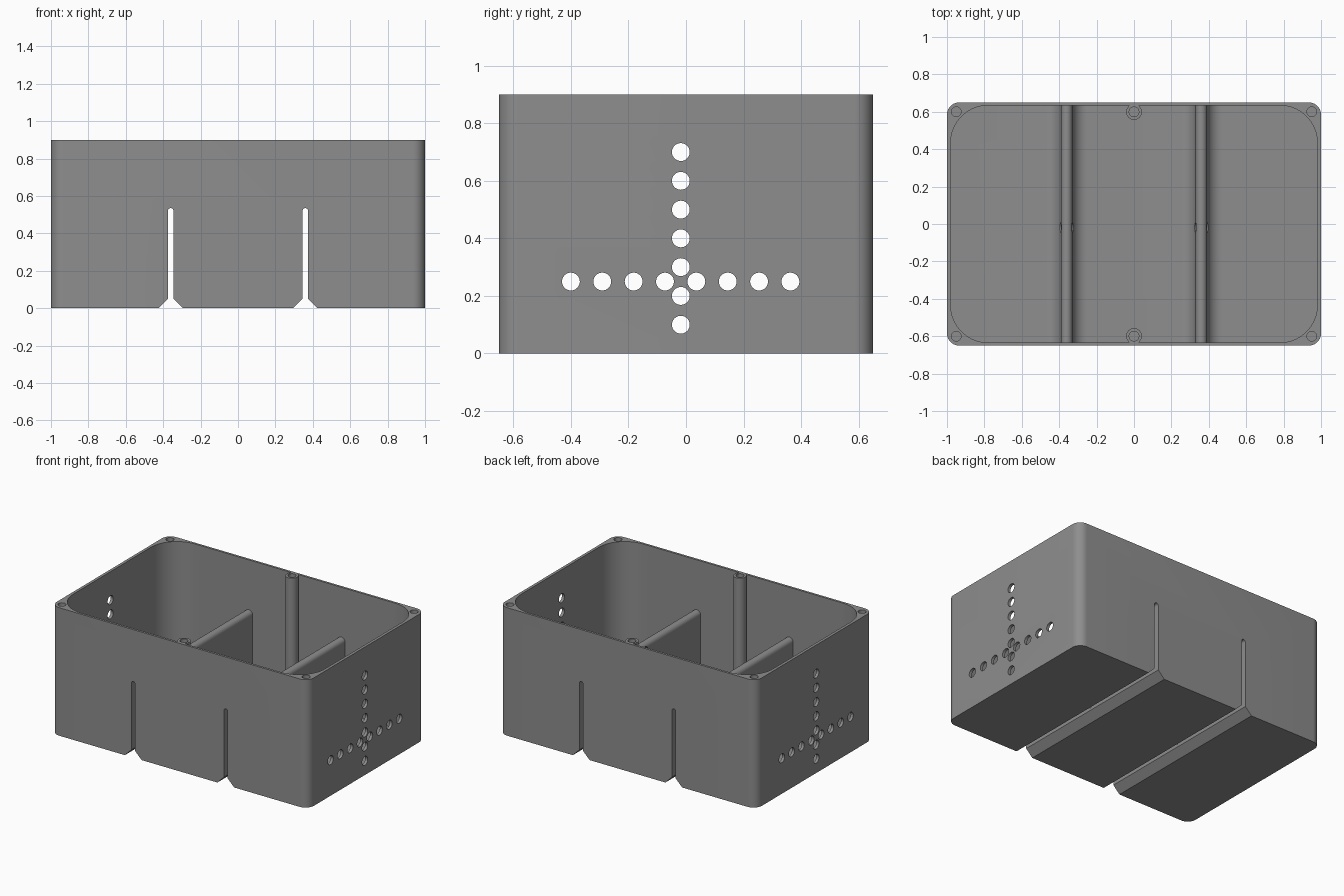
import bpy, bmesh, math
from mathutils import Matrix, Vector

if "Cube" in bpy.data.objects:
    bpy.data.objects.remove(bpy.data.objects["Cube"])

grey = bpy.data.materials.new("mid grey")
grey.diffuse_color = (0.27, 0.27, 0.27, 1)
grey.use_nodes = True
grey.node_tree.nodes["Principled BSDF"].inputs["Base Color"].default_value = grey.diffuse_color


def arc(cx, cy, r, a0, a1, n):
    """Points on an arc, angles in degrees."""
    return [(cx + r * math.cos(math.radians(a0 + (a1 - a0) * i / n)),
             cy + r * math.sin(math.radians(a0 + (a1 - a0) * i / n))) for i in range(n + 1)]


def rounded_rect(hx, hy, r, n):
    pts = []
    for sx, sy, a in ((1, 1, 0), (-1, 1, 90), (-1, -1, 180), (1, -1, 270)):
        pts += arc(sx * (hx - r), sy * (hy - r), r, a, a + 90, n)
    return pts


def make_object(name, bm):
    bmesh.ops.recalc_face_normals(bm, faces=bm.faces)
    mesh = bpy.data.meshes.new(name)
    bm.to_mesh(mesh)
    bm.free()
    mesh.materials.append(grey)
    obj = bpy.data.objects.new(name, mesh)
    bpy.context.collection.objects.link(obj)
    return obj


def prism(name, pts, start, length, along_y=False):
    """Extrude an outline along z, or an xz outline along y."""
    bm = bmesh.new()
    place = (lambda p: (p[0], start, p[1])) if along_y else (lambda p: (p[0], p[1], start))
    face = bm.faces.new([bm.verts.new(place(p)) for p in pts])
    top = bmesh.ops.extrude_face_region(bm, geom=[face])
    step = Vector((0, length, 0) if along_y else (0, 0, length))
    bmesh.ops.translate(bm, vec=step, verts=[v for v in top["geom"] if isinstance(v, bmesh.types.BMVert)])
    return make_object(name, bm)


def cylinders(name, centres, r, depth, sideways=False):
    bm = bmesh.new()
    turn = Matrix.Rotation(math.pi / 2, 4, 'Y') if sideways else Matrix()
    for c in centres:
        bmesh.ops.create_cone(bm, cap_ends=True, segments=32, radius1=r, radius2=r,
                              depth=depth, matrix=Matrix.Translation(c) @ turn)
    return make_object(name, bm)


def boolean(target, tool, operation):
    mod = target.modifiers.new("cut", 'BOOLEAN')
    mod.object, mod.operation, mod.solver = tool, operation, 'EXACT'
    bpy.context.view_layer.objects.active = target
    bpy.ops.object.modifier_apply(modifier=mod.name)
    bpy.data.objects.remove(tool)


FLOOR, RIB_Z, RIB_R, SLOT_R, FILLET = 0.02, 0.52, 0.03, 0.015, 0.08

# Outer shell and cavity
box = prism("enclosure_box", rounded_rect(1.0, 0.65, 0.065, 10), 0, 0.9)
boolean(box, prism("cavity", rounded_rect(0.98, 0.634, 0.2, 16), FLOOR, 1.0), 'DIFFERENCE')

# Round-topped dividers with flared feet
for x in (-0.36, 0.36):
    foot = RIB_R + FILLET
    profile = arc(x, RIB_Z, RIB_R, 0, 180, 16)
    profile += arc(x - foot, FLOOR + FILLET, FILLET, 0, -90, 10)
    profile += [(x - foot, 0.01), (x + foot, 0.01)]
    profile += arc(x + foot, FLOOR + FILLET, FILLET, 270, 180, 10)
    boolean(box, prism("divider", profile, -0.642, 1.284, True), 'UNION')

# Screw posts in the middle of the long walls
for y in (-0.599, 0.599):
    boolean(box, cylinders("screw_post", [(0, y, 0.455)], 0.042, 0.89), 'UNION')

# Slots below the dividers, opening into a chamfer at the base
for x in (-0.36, 0.36):
    profile = arc(x, RIB_Z, SLOT_R, 0, 180, 12)
    profile += [(x - SLOT_R, 0.05), (x - 0.075, -0.01), (x + 0.075, -0.01), (x + SLOT_R, 0.05)]
    boolean(box, prism("slot", profile, -0.8, 1.6, True), 'DIFFERENCE')

# Screw holes in the rim
screws = [(x, y, 0.8) for x in (-0.95, 0.95) for y in (-0.6, 0.6)]
screws += [(0, y, 0.8) for y in (-0.6, 0.6)]
boolean(box, cylinders("screw_holes", screws, 0.026, 0.6), 'DIFFERENCE')

# Cross of vent holes through the end walls and dividers
vents = [(0, -0.018, 0.1 * i) for i in range(1, 8)]
vents += [(0, -0.4 + 0.109 * i, 0.25) for i in range(8)]
boolean(box, cylinders("vent_holes", vents, 0.031, 2.4, True), 'DIFFERENCE')

bpy.ops.object.select_all(action='DESELECT')
box.select_set(True)
bpy.context.view_layer.objects.active = box
bpy.ops.object.shade_smooth_by_angle(angle=math.radians(30))
